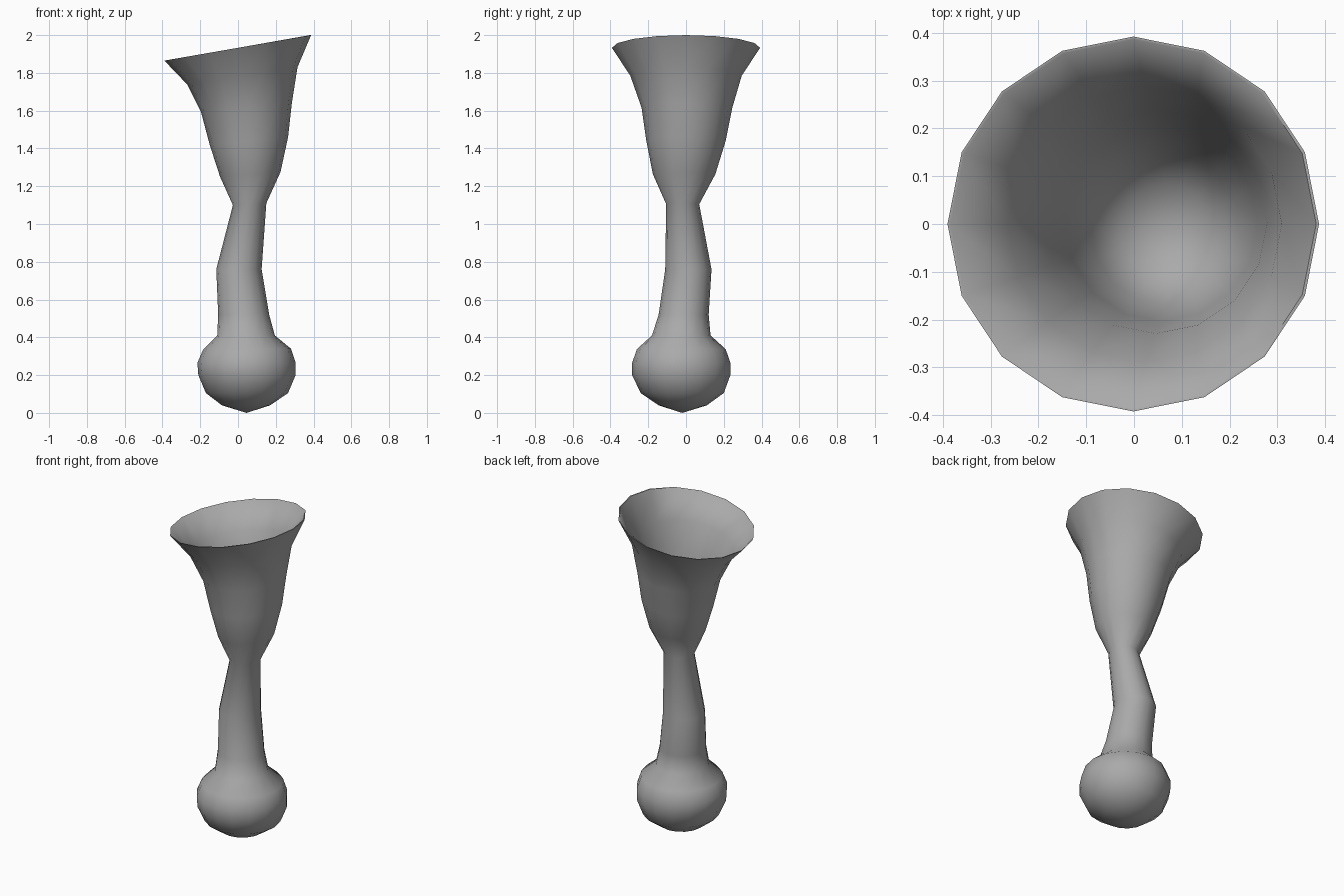
import bpy, bmesh, math
from mathutils import Vector

cube = bpy.data.objects.get("Cube")
if cube:
    bpy.data.objects.remove(cube, do_unlink=True)

SIDES = 16
WALL = 0.006

grey = bpy.data.materials.new("plain grey")
grey.use_nodes = True
color = (0.4, 0.4, 0.4, 1)
grey.diffuse_color = color
grey.node_tree.nodes["Principled BSDF"].inputs["Base Color"].default_value = color

# Tilted rings: min x, max x, min y, max y, height at min x, height at max x
bulb = [
    (-0.085, 0.17, -0.145, 0.11, 0.04, 0.04),
    (-0.17, 0.265, -0.24, 0.20, 0.105, 0.105),
    (-0.21, 0.305, -0.285, 0.235, 0.20, 0.20),
    (-0.215, 0.305, -0.285, 0.235, 0.265, 0.265),
    (-0.185, 0.28, -0.26, 0.21, 0.335, 0.34),
]
stem = [
    (-0.11, 0.195, -0.18, 0.13, 0.41, 0.41),
    (-0.105, 0.165, -0.145, 0.12, 0.52, 0.52),
    (-0.115, 0.125, -0.11, 0.135, 0.76, 0.76),
    (-0.027, 0.15, -0.105, 0.07, 1.10, 1.11),
]
cup = [
    (-0.095, 0.225, -0.175, 0.155, 1.25, 1.275),
    (-0.15, 0.265, -0.21, 0.21, 1.42, 1.46),
    (-0.195, 0.285, -0.235, 0.245, 1.59, 1.64),
    (-0.27, 0.315, -0.295, 0.295, 1.74, 1.83),
    (-0.39, 0.387, -0.392, 0.392, 1.865, 2.0),
]


def ring_points(ring, inset=0):
    x0, x1, y0, y1, z0, z1 = ring
    points = []
    for i in range(SIDES):
        a = math.tau * i / SIDES
        c, s = math.cos(a), math.sin(a)
        points.append(Vector(((x0 + x1) / 2 + c * ((x1 - x0) / 2 - inset),
                              (y0 + y1) / 2 + s * ((y1 - y0) / 2 - inset),
                              (z0 + z1) / 2 + c * (z1 - z0) / 2)))
    return points


def skin(name, loops, start=None, end=None):
    """Bridge the loops in order and close either end to a point."""
    bm = bmesh.new()
    rings = [[bm.verts.new(p) for p in loop] for loop in loops]
    for low, high in zip(rings, rings[1:]):
        for i in range(SIDES):
            j = (i + 1) % SIDES
            bm.faces.new((low[i], low[j], high[j], high[i]))
    for tip, ring in ((start, rings[0]), (end, rings[-1])):
        if tip:
            v = bm.verts.new(tip)
            for i in range(SIDES):
                bm.faces.new((v, ring[i], ring[(i + 1) % SIDES]))
    bmesh.ops.recalc_face_normals(bm, faces=bm.faces)
    mesh = bpy.data.meshes.new(name)
    bm.to_mesh(mesh)
    bm.free()
    mesh.materials.append(grey)
    obj = bpy.data.objects.new(name, mesh)
    bpy.context.collection.objects.link(obj)
    bpy.ops.object.select_all(action='DESELECT')
    obj.select_set(True)
    bpy.context.view_layer.objects.active = obj
    bpy.ops.object.shade_smooth_by_angle(angle=math.radians(65))
    return obj


# Outer skin from the bulb tip to the rim, then the lining down to a bowl floor
outside = [ring_points(r) for r in bulb + stem + cup]
lining = [ring_points(r, WALL) for r in reversed(cup)]
bowl = [(-0.03, 0.16, -0.11, 0.085, 1.185, 1.195)]
lining += [ring_points(r) for r in bowl]
skin("flared_vase", outside + lining, start=(0.045, -0.02, 0), end=(0.065, -0.015, 1.16))
